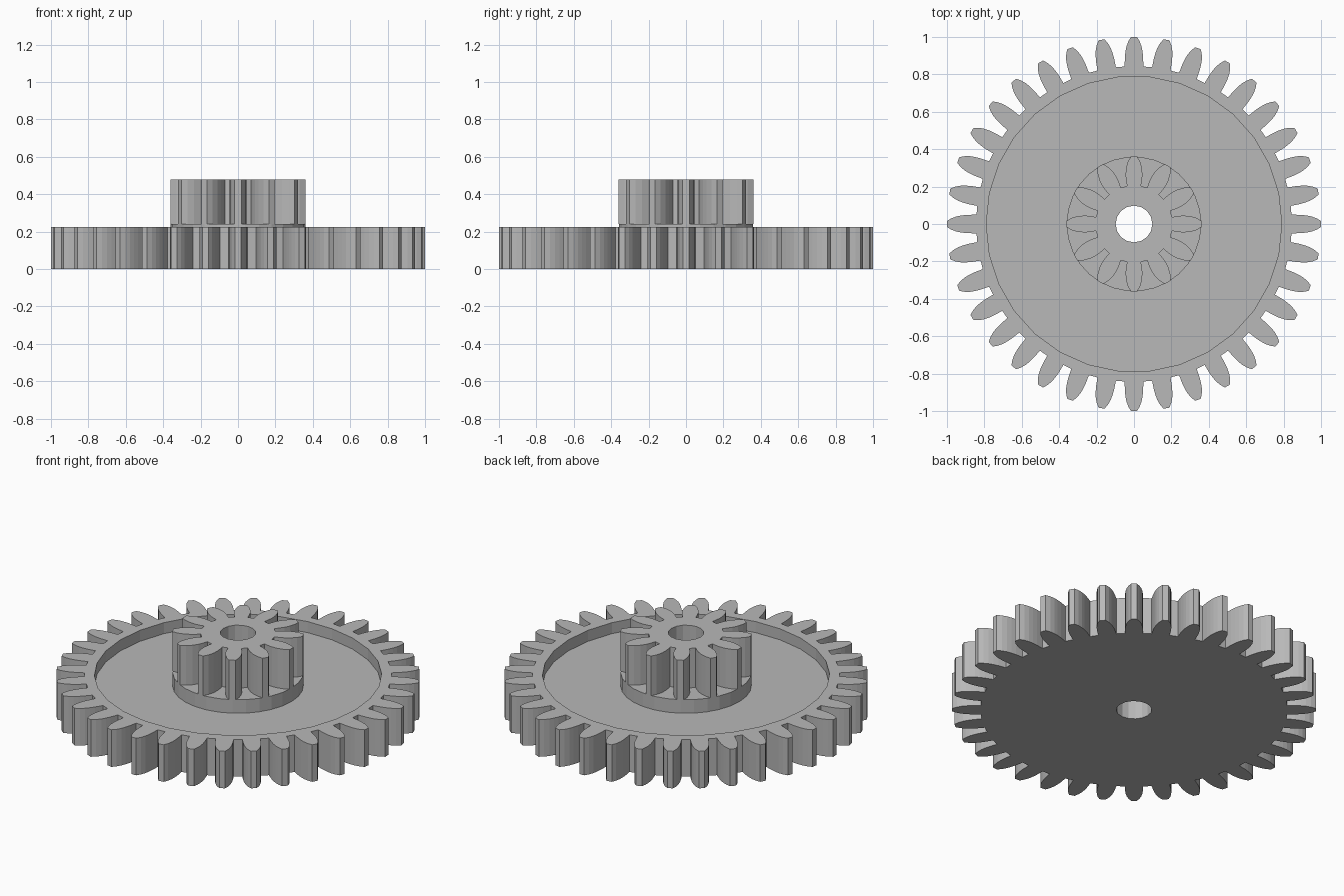
import bpy
import bmesh
from math import cos, sin, pi, atan2, hypot

cube = bpy.data.objects.get("Cube")
if cube:
    bpy.data.objects.remove(cube, do_unlink=True)

grey = bpy.data.materials.new("plain grey")
grey.use_nodes = True
colour = (0.48, 0.48, 0.48, 1)
grey.diffuse_color = colour
grey.node_tree.nodes["Principled BSDF"].inputs["Base Color"].default_value = colour


def circle(radius, sides):
    return [(radius * cos(2 * pi * i / sides), radius * sin(2 * pi * i / sides))
            for i in range(sides)]


def toothed(teeth, flank):
    """Gear outline; flank lists (distance from axis, half width), root to tip."""
    side = [(r, -w) for r, w in flank]
    tooth = side + [(r, -w) for r, w in reversed(side)]
    points = []
    for i in range(teeth):
        a = 2 * pi * i / teeth
        for x, y in tooth:
            points.append((x * cos(a) - y * sin(a), x * sin(a) + y * cos(a)))
    return points


def lathe_rings(name, rings):
    """Closed solid from (outline, z) rings: walls where the outline repeats,
    flat caps where it changes."""
    bm = bmesh.new()
    loops = []
    for outline, z in rings:
        verts = [bm.verts.new((x, y, z)) for x, y in outline]
        edges = [bm.edges.new((verts[i - 1], verts[i])) for i in range(len(verts))]
        loops.append((outline, verts, edges))
    for k in range(len(loops)):
        (out_a, va, ea), (out_b, vb, eb) = loops[k - 1], loops[k]
        if out_a is out_b:
            for i in range(len(va)):
                bm.faces.new((va[i - 1], va[i], vb[i], vb[i - 1]))
        else:
            bmesh.ops.triangle_fill(bm, edges=ea + eb, use_beauty=True)
    bmesh.ops.recalc_face_normals(bm, faces=bm.faces[:])
    mesh = bpy.data.meshes.new(name)
    bm.to_mesh(mesh)
    bm.free()
    mesh.materials.append(grey)
    obj = bpy.data.objects.new(name, mesh)
    bpy.context.collection.objects.link(obj)
    return obj


# Heights
floor_z, wheel_z, collar_z, top_z = 0.158, 0.225, 0.24, 0.48

# Outlines
bore = circle(0.098, 16)
recess = circle(0.79, 30)
collar = circle(0.36, 30)
wheel_teeth = toothed(36, [(0.842, 0.05), (0.89, 0.049), (0.92, 0.046),
                           (0.947, 0.041), (0.975, 0.031), (1.0, 0.016)])
pinion_teeth = toothed(12, [(0.203, 0.036), (0.225, 0.041), (0.26, 0.045),
                            (0.295, 0.043), (0.33, 0.034), (0.36, 0.018)])

# Large wheel with a sunken web and through bore
lathe_rings("large_gear_wheel", [
    (wheel_teeth, 0), (wheel_teeth, wheel_z),
    (recess, wheel_z), (recess, floor_z),
    (bore, floor_z), (bore, 0)])

# Round collar under the pinion
lathe_rings("collar", [
    (collar, floor_z), (collar, collar_z), (bore, collar_z), (bore, floor_z)])

# Small toothed pinion
lathe_rings("pinion", [
    (pinion_teeth, collar_z), (pinion_teeth, top_z), (bore, top_z), (bore, collar_z)])
